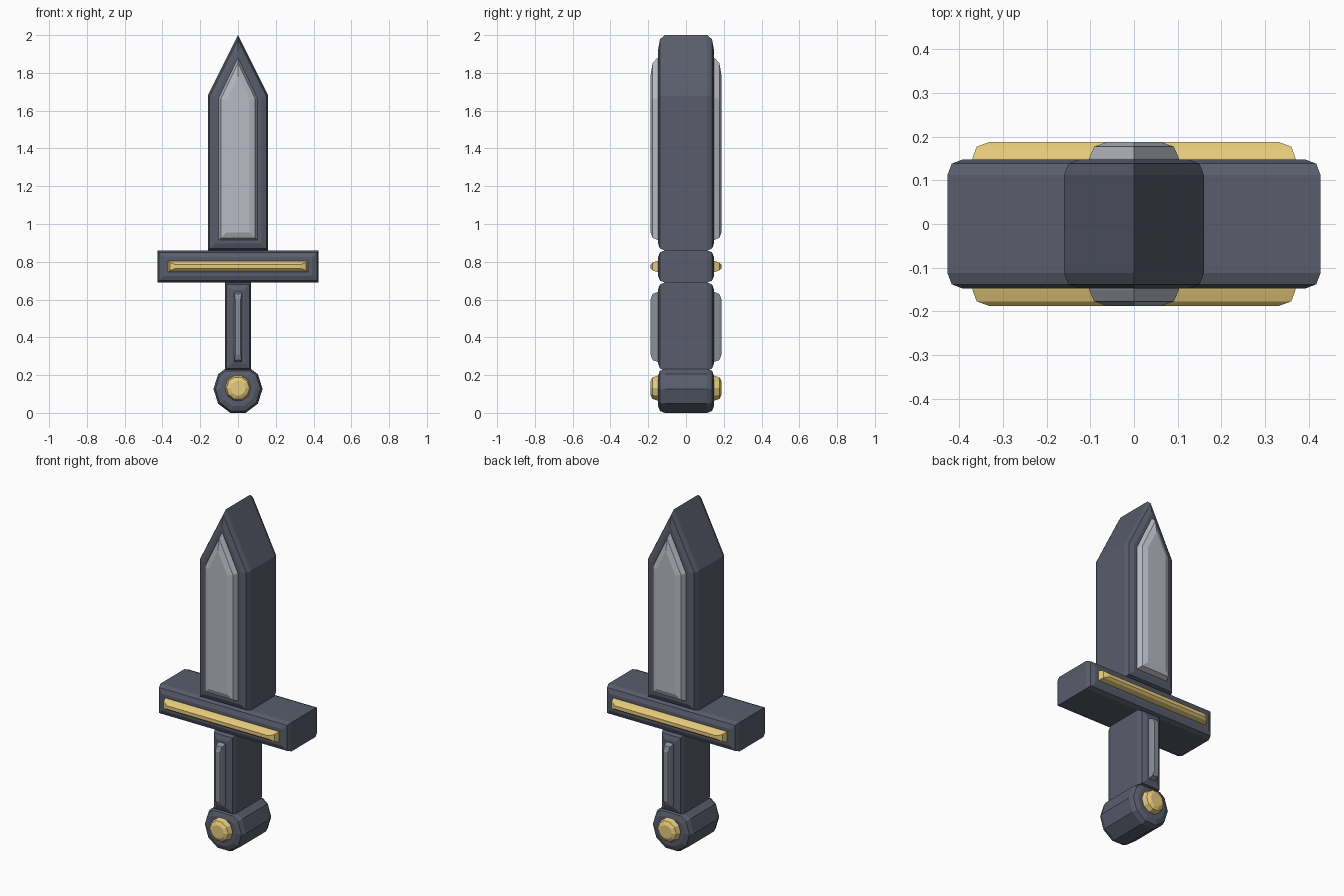
import bpy
import bmesh
import math
from mathutils import Vector

if "Cube" in bpy.data.objects:
    bpy.data.objects.remove(bpy.data.objects["Cube"])


def material(name, rgb):
    m = bpy.data.materials.new(name)
    m.diffuse_color = (*rgb, 1)
    m.use_nodes = True
    m.node_tree.nodes["Principled BSDF"].inputs["Base Color"].default_value = m.diffuse_color
    return m


DARK = material("dark_steel", (0.10, 0.11, 0.15))
SILVER = material("silver", (0.48, 0.49, 0.55))
GREY = material("grip_grey", (0.25, 0.27, 0.32))
GOLD = material("gold", (0.80, 0.60, 0.20))


def inset(poly, dx, dz):
    """Mitred inset of a counter-clockwise outline, by dx sideways and dz vertically."""
    pts = [Vector(p) for p in poly]
    n = len(pts)
    lines = []
    for i in range(n):
        e = (pts[(i + 1) % n] - pts[i]).normalized()
        normal = Vector((-e.y, e.x))
        d = math.hypot(normal.x * dx, normal.y * dz)
        lines.append((normal, normal.dot(pts[i]) + d))
    out = []
    for i in range(n):
        (a, c), (b, d) = lines[i - 1], lines[i]
        det = a.x * b.y - a.y * b.x
        out.append(((c * b.y - d * a.y) / det, (a.x * d - b.x * c) / det))
    return out


def loft(name, poly, layers, mat, mirror=False):
    """Stack inset copies of an outline along y; layers are (dx, dz, y)."""
    bm = bmesh.new()
    rings = [[bm.verts.new((x, y, z)) for x, z in inset(poly, dx, dz)]
             for dx, dz, y in layers]
    n = len(poly)
    for r, s in zip(rings, rings[1:]):
        for i in range(n):
            j = (i + 1) % n
            bm.faces.new((r[i], r[j], s[j], s[i]))
    bm.faces.new(rings[0])
    bm.faces.new(rings[-1])
    bmesh.ops.recalc_face_normals(bm, faces=bm.faces)
    me = bpy.data.meshes.new(name)
    bm.to_mesh(me)
    bm.free()
    me.materials.append(mat)
    ob = bpy.data.objects.new(name, me)
    bpy.context.collection.objects.link(ob)
    if mirror:
        mod = ob.modifiers.new("both_sides", 'MIRROR')
        mod.use_axis = (False, True, False)
    return ob


def body(name, poly):
    half = [(0, 0, 0.112), (0.010, 0.010, 0.138), (0.036, 0.036, 0.148)]
    back = [(a, b, -y) for a, b, y in reversed(half)]
    return loft(name, poly, back + half, DARK)


def inlay(name, poly, mat, mid, top):
    layers = [(0, 0, -0.140), (0, 0, -0.150), (*mid, -0.177), (*top, -0.188)]
    return loft(name, poly, layers, mat, mirror=True)


def rect(w, z0, z1):
    return [(-w, z0), (w, z0), (w, z1), (-w, z1)]


def blade_outline(w, z0, shoulder, tip):
    return [(-w, z0), (w, z0), (w, shoulder), (0, tip), (-w, shoulder)]


def decagon(rx, rz, cz):
    return [(rx * math.cos(a), cz + rz * math.sin(a))
            for a in (math.radians(18 + 36 * i - 90) for i in range(10))]


# Dark bevelled body parts
body("blade", blade_outline(0.16, 0.86, 1.68, 2.0))
body("guard", rect(0.427, 0.69, 0.86))
body("grip", rect(0.07, 0.225, 0.69))

# Pommel: decagon with its top trimmed where the grip meets it
pommel = decagon(0.13, 0.1335, 0.127)
pommel = [(x, z) if z < 0.24 else (math.copysign(0.068, x), 0.233) for x, z in pommel]
body("pommel", pommel)

# Raised inlays on both faces
inlay("blade_inlay", blade_outline(0.103, 0.915, 1.665, 1.88), SILVER,
      (0.012, 0.012), (0.042, 0.040))
inlay("guard_inlay", rect(0.37, 0.745, 0.805), GOLD, (0.010, 0.009), (0.040, 0.020))
inlay("grip_inlay", rect(0.022, 0.27, 0.64), GREY, (0.003, 0.010), (0.008, 0.040))
inlay("pommel_stud", decagon(0.069, 0.069, 0.131), GOLD, (0.008, 0.008), (0.028, 0.028))
